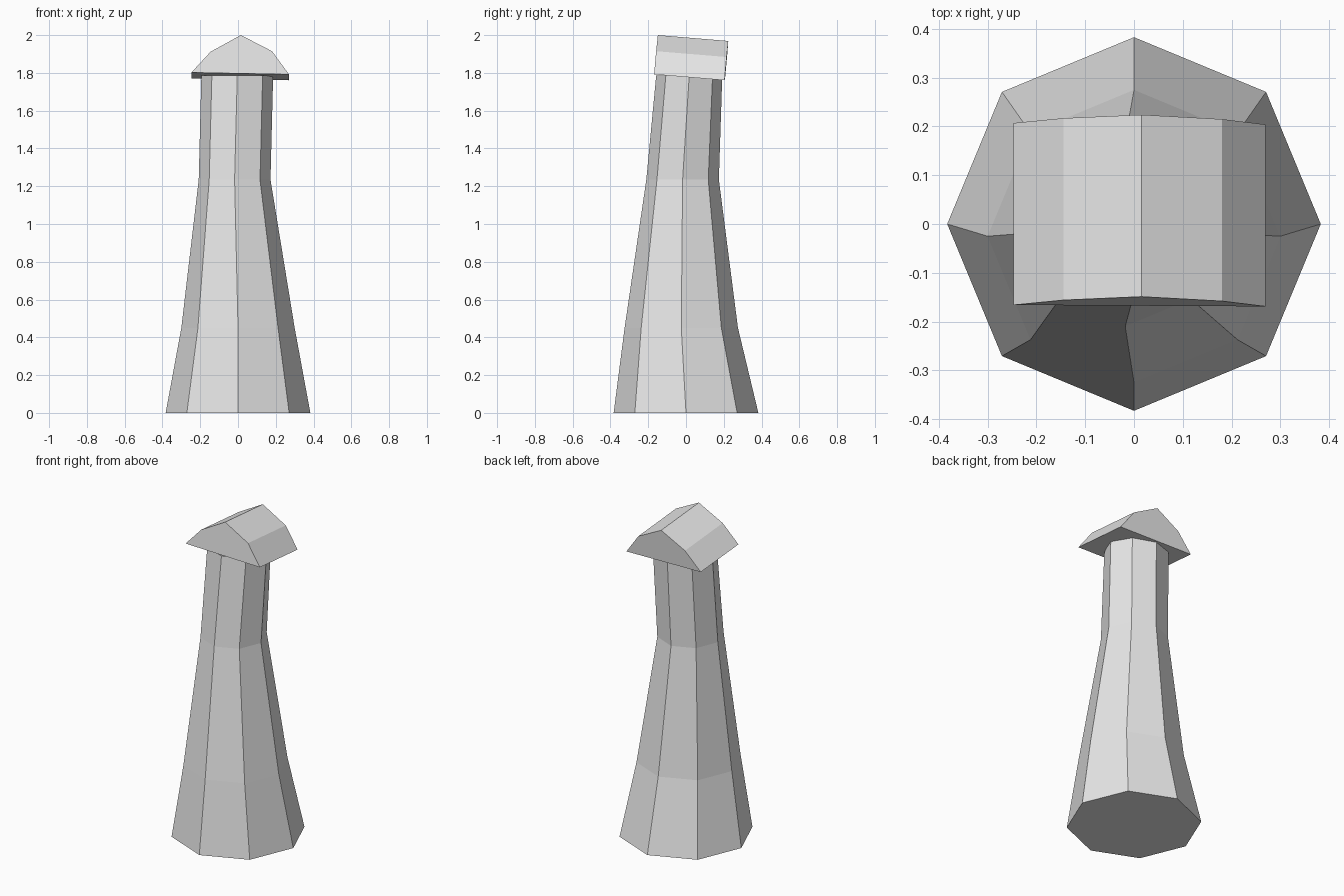
import bpy, bmesh
from math import cos, sin, pi

cube = bpy.data.objects.get("Cube")
if cube:
    bpy.data.objects.remove(cube, do_unlink=True)

grey = bpy.data.materials.new("plain_grey")
grey.use_nodes = True
colour = (0.8, 0.8, 0.8, 1)
grey.diffuse_color = colour
grey.node_tree.nodes["Principled BSDF"].inputs["Base Color"].default_value = colour


def loft(name, sections):
    """Skin matching cross-sections and cap both ends."""
    bm = bmesh.new()
    loops = [[bm.verts.new(p) for p in s] for s in sections]
    n = len(loops[0])
    for a, b in zip(loops, loops[1:]):
        for i in range(n):
            j = (i + 1) % n
            bm.faces.new((a[i], a[j], b[j], b[i]))
    bm.faces.new(loops[0])
    bm.faces.new(loops[-1])
    bmesh.ops.recalc_face_normals(bm, faces=bm.faces)
    mesh = bpy.data.meshes.new(name)
    bm.to_mesh(mesh)
    bm.free()
    mesh.materials.append(grey)
    obj = bpy.data.objects.new(name, mesh)
    bpy.context.collection.objects.link(obj)


def octagon(cx, cy, z, rx, ry):
    return [(cx + rx * cos(i * pi / 4), cy + ry * sin(i * pi / 4), z) for i in range(8)]


# Tapering, slightly bent eight-sided shaft
loft("tower_shaft", [
    octagon(0, 0, 0, 0.383, 0.383),
    octagon(0, -0.025, 0.45, 0.3, 0.3),
    octagon(-0.018, -0.018, 1.235, 0.19, 0.192),
    octagon(-0.004, 0.017, 1.785, 0.19, 0.175),
])

# Gambrel roof: front gable pushed back along a slightly falling ridge
gable = [(-0.247, -0.166, 1.802), (-0.145, -0.156, 1.912), (0.015, -0.149, 2.0),
         (0.18, -0.158, 1.915), (0.27, -0.169, 1.792)]
loft("roof", [gable, [(x, y + 0.373, z - 0.031) for x, y, z in gable]])
